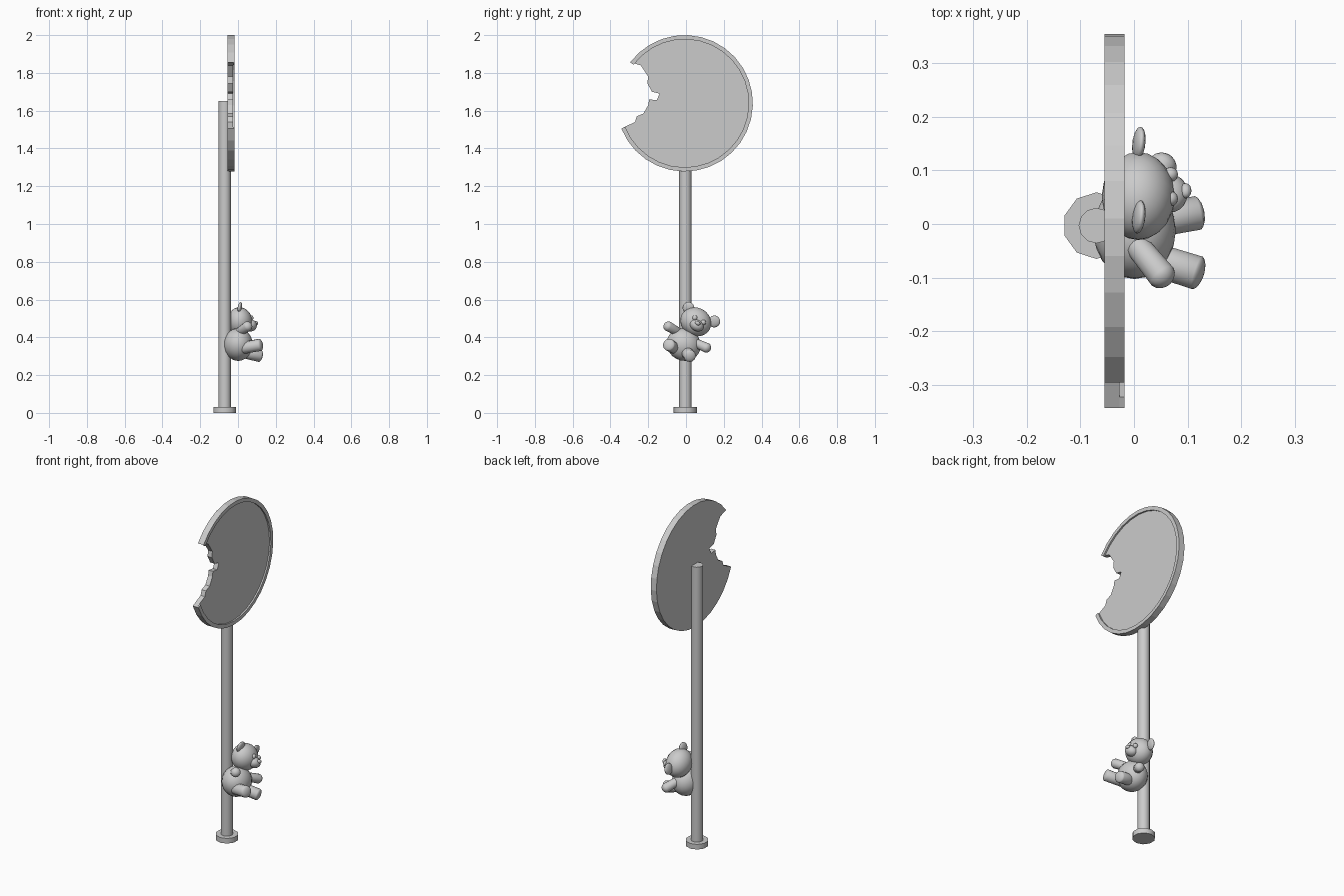
import bpy, bmesh, math
from mathutils import Vector, Matrix

if "Cube" in bpy.data.objects:
    bpy.data.objects.remove(bpy.data.objects["Cube"])


def finish(name, bm, smooth=None):
    bmesh.ops.recalc_face_normals(bm, faces=bm.faces[:])
    me = bpy.data.meshes.new(name)
    bm.to_mesh(me)
    bm.free()
    ob = bpy.data.objects.new(name, me)
    bpy.context.collection.objects.link(ob)
    if smooth:
        bpy.ops.object.select_all(action='DESELECT')
        ob.select_set(True)
        bpy.context.view_layer.objects.active = ob
        bpy.ops.object.shade_smooth_by_angle(angle=math.radians(smooth))
    return ob


def post(name, x, y, z0, z1, r, sides):
    bm = bmesh.new()
    bmesh.ops.create_cone(bm, cap_ends=True, segments=sides, radius1=r, radius2=r, depth=z1 - z0,
                          matrix=Matrix.Translation((x, y, (z0 + z1) / 2)))
    return finish(name, bm, 40)


def ball(name, loc, radii, tilt=0, lean=0, seg=20, rings=12):
    bm = bmesh.new()
    m = (Matrix.Translation(loc) @ Matrix.Rotation(math.radians(tilt), 4, 'X')
         @ Matrix.Rotation(math.radians(lean), 4, 'Y') @ Matrix.Diagonal((*radii, 1)))
    bmesh.ops.create_uvsphere(bm, u_segments=seg, v_segments=rings, radius=1, matrix=m)
    return finish(name, bm, 60)


def limb(name, a, b, r0, r1, blunt=0.6):
    # capsule running from a to b, with a blunter far end
    a, b = Vector(a), Vector(b)
    d = b - a
    bm = bmesh.new()
    bmesh.ops.create_uvsphere(bm, u_segments=14, v_segments=9, radius=1)
    for v in bm.verts:
        r = r1 if v.co.z > 0 else r0
        z = v.co.z * r * blunt + d.length if v.co.z > 0 else v.co.z * r
        v.co = Vector((v.co.x * r, v.co.y * r, z))
    bm.transform(Matrix.Translation(a) @ d.to_track_quat('Z', 'Y').to_matrix().to_4x4())
    return finish(name, bm, 60)


def plate(name, outline, x0, x1):
    # extrude a (y, z) outline along x
    bm = bmesh.new()
    f = bm.faces.new([bm.verts.new((x0, y, z)) for y, z in outline])
    ext = bmesh.ops.extrude_face_region(bm, geom=[f])
    for v in ext['geom']:
        if isinstance(v, bmesh.types.BMVert):
            v.co.x = x1
    return finish(name, bm)


# sign post
post('post_base', -0.07, -0.003, 0, 0.03, 0.062, 10)
post('post', -0.07, -0.003, 0.02, 1.65, 0.033, 12)

# broken round sign: arc plus a jagged bite on the -y side
CY, CZ, R, RIN = -0.007, 1.639, 0.361, 0.339
bite = [(-0.24, 1.84), (-0.20, 1.78), (-0.205, 1.745), (-0.18, 1.70), (-0.14, 1.69),
        (-0.155, 1.655), (-0.195, 1.66), (-0.20, 1.63), (-0.225, 1.585), (-0.26, 1.57), (-0.27, 1.54)]
a0, a1 = math.radians(201.7), math.radians(503)  # lower tip round to upper tip
N = 27


def arc(r):
    out = []
    for i in range(N + 1):
        a = a0 + (a1 - a0) * i / N
        out.append((CY + r * math.cos(a), CZ + r * math.sin(a)))
    return out


plate('sign_disc', arc(R) + bite, -0.055, -0.027)
plate('sign_rim', arc(R) + arc(RIN)[::-1], -0.027, -0.018)

# plush bear: body and tilted head
T = -28.5
ball('bear_body', (0.001, -0.012, 0.362), (0.077, 0.092, 0.085), T)
ball('bear_head', (0.008, 0.052, 0.482), (0.068, 0.084, 0.075), T)
ball('bear_muzzle', (0.066, 0.057, 0.463), (0.034, 0.038, 0.03), T)
ball('bear_nose', (0.096, 0.062, 0.475), (0.011, 0.015, 0.011), T, seg=12, rings=8)
for side, y, z in (('left', 0.047, 0.503), ('right', 0.092, 0.479)):
    ball('bear_eye_' + side, (0.068, y, z), (0.014, 0.014, 0.014), seg=12, rings=8)

# ears
for side, y, z in (('left', 0.013, 0.556), ('right', 0.15, 0.484)):
    ball('bear_ear_' + side, (0.009, y, z), (0.011, 0.031, 0.032), T, 12, 16, 10)

# arms and legs
limb('bear_arm_left', (0.01, -0.045, 0.43), (0.05, -0.094, 0.458), 0.024, 0.027, 0.9)
limb('bear_arm_right', (0.015, 0.04, 0.375), (0.053, 0.108, 0.345), 0.024, 0.027, 0.9)
limb('bear_leg_left', (0.035, -0.065, 0.345), (0.115, -0.09, 0.36), 0.032, 0.033, 0.45)
limb('bear_leg_right', (0.035, 0.005, 0.32), (0.115, 0.02, 0.302), 0.032, 0.033, 0.45)
